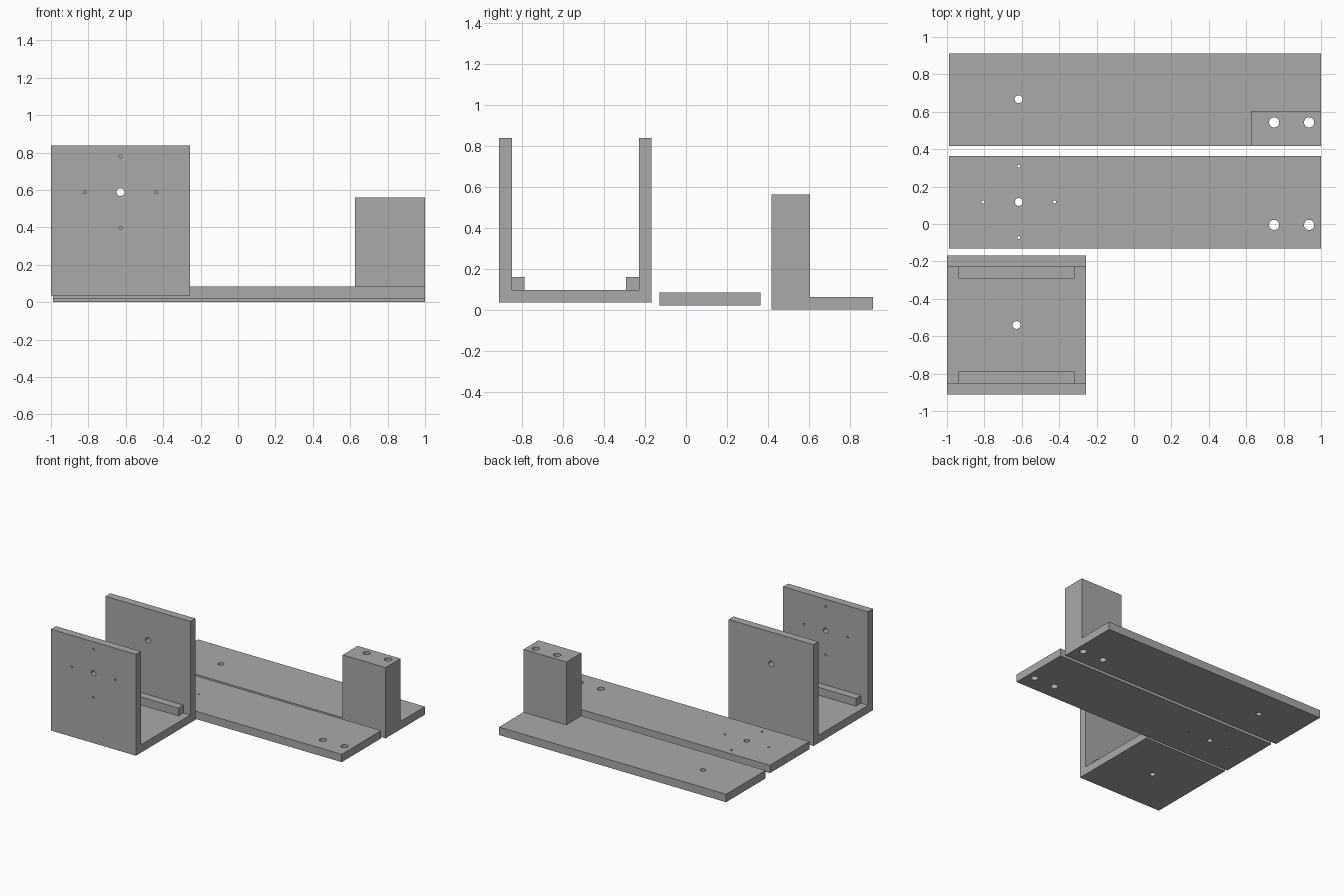
import bpy
import bmesh
import math
from mathutils import Matrix, Vector

if "Cube" in bpy.data.objects:
    bpy.data.objects.remove(bpy.data.objects["Cube"], do_unlink=True)

grey = bpy.data.materials.new("plain grey")
grey.use_nodes = True
COLOUR = (0.4, 0.4, 0.4, 1)
grey.diffuse_color = COLOUR
bsdf = grey.node_tree.nodes["Principled BSDF"]
bsdf.inputs["Base Color"].default_value = COLOUR
bsdf.inputs["Roughness"].default_value = 0.7

BIG, MID, SMALL = 0.027, 0.021, 0.008
SPACING = 0.191


def add_object(name, bm):
    bmesh.ops.recalc_face_normals(bm, faces=bm.faces)
    mesh = bpy.data.meshes.new(name)
    bm.to_mesh(mesh)
    bm.free()
    mesh.materials.append(grey)
    obj = bpy.data.objects.new(name, mesh)
    bpy.context.collection.objects.link(obj)
    return obj


def extrude_x(name, profile, x0, x1):
    """Extrude a (y, z) outline along x."""
    bm = bmesh.new()
    face = bm.faces.new([bm.verts.new((x0, y, z)) for y, z in profile])
    new = bmesh.ops.extrude_face_region(bm, geom=[face])["geom"]
    verts = [g for g in new if isinstance(g, bmesh.types.BMVert)]
    bmesh.ops.translate(bm, verts=verts, vec=(x1 - x0, 0, 0))
    return add_object(name, bm)


def box(name, x0, x1, y0, y1, z0, z1):
    return extrude_x(name, [(y0, z0), (y1, z0), (y1, z1), (y0, z1)], x0, x1)


def drill(obj, holes):
    """Cut round holes, each given as centre, radius, length and axis."""
    bm = bmesh.new()
    for centre, radius, length, axis in holes:
        turn = Matrix.Rotation(math.pi / 2, 4, "X") if axis == "Y" else Matrix()
        bmesh.ops.create_cone(bm, cap_ends=True, segments=32, radius1=radius,
                              radius2=radius, depth=length,
                              matrix=Matrix.Translation(centre) @ turn)
    cutter = add_object("hole_cutter", bm)
    cutter.hide_render = True
    mod = obj.modifiers.new("holes", "BOOLEAN")
    mod.operation = "DIFFERENCE"
    mod.solver = "EXACT"
    mod.object = cutter
    bpy.context.view_layer.update()
    evaluated = obj.evaluated_get(bpy.context.evaluated_depsgraph_get())
    result = bpy.data.meshes.new_from_object(evaluated)
    obj.modifiers.clear()
    obj.data = result
    bpy.data.objects.remove(cutter, do_unlink=True)
    # Round hole walls, crisp rims
    bpy.ops.object.select_all(action="DESELECT")
    obj.select_set(True)
    bpy.context.view_layer.objects.active = obj
    bpy.ops.object.shade_smooth_by_angle(angle=math.radians(30))


def motor_holes(centre, length, axis):
    """One shaft hole ringed by four screw holes."""
    up = Vector((0, 0, 1)) if axis == "Y" else Vector((0, 1, 0))
    side = Vector((1, 0, 0))
    centre = Vector(centre)
    ring = [centre + d * SPACING for d in (up, -up, side, -side)]
    return [(centre, MID, length, axis)] + [(c, SMALL, length, axis) for c in ring]


# U-shaped bracket: floor with a front and a back wall
F, B, T = -0.912, -0.168, 0.062
LOW, HIGH = 0.035, 0.838
bracket = extrude_x("bracket", [
    (F, LOW), (B, LOW), (B, HIGH), (B - T, HIGH),
    (B - T, LOW + T), (F + T, LOW + T), (F + T, HIGH), (F, HIGH)], -1, -0.256)
AX = -0.628
drill(bracket, motor_holes((AX, F + T / 2, 0.588), 0.1, "Y") + [
    ((AX, B - T / 2, 0.588), MID, 0.1, "Y"),
    ((AX, (F + B) / 2, LOW + T / 2), MID, 0.1, "Z")])

# Ledges along the inner corners of the bracket
for name, y in (("front_ledge", F + T), ("back_ledge", B - 2 * T)):
    box(name, -0.938, -0.318, y, y + T, LOW + T, LOW + 2 * T)

# Middle plate
middle = box("middle_plate", -0.99, 1, -0.13, 0.364, 0.021, 0.083)
drill(middle, motor_holes((-0.616, 0.118, 0.05), 0.2, "Z") +
      [((x, -0.005, 0.05), BIG, 0.2, "Z") for x in (0.749, 0.936)])

# Back plate and the post standing on its corner
post_holes = [((x, 0.543, 0.3), BIG, 1, "Z") for x in (0.749, 0.936)]
back = box("back_plate", -0.99, 1, 0.418, 0.912, 0, 0.063)
drill(back, post_holes + [((-0.617, 0.667, 0.03), MID, 0.2, "Z")])
post = box("post", 0.625, 1, 0.418, 0.605, 0.063, 0.561)
drill(post, post_holes)
